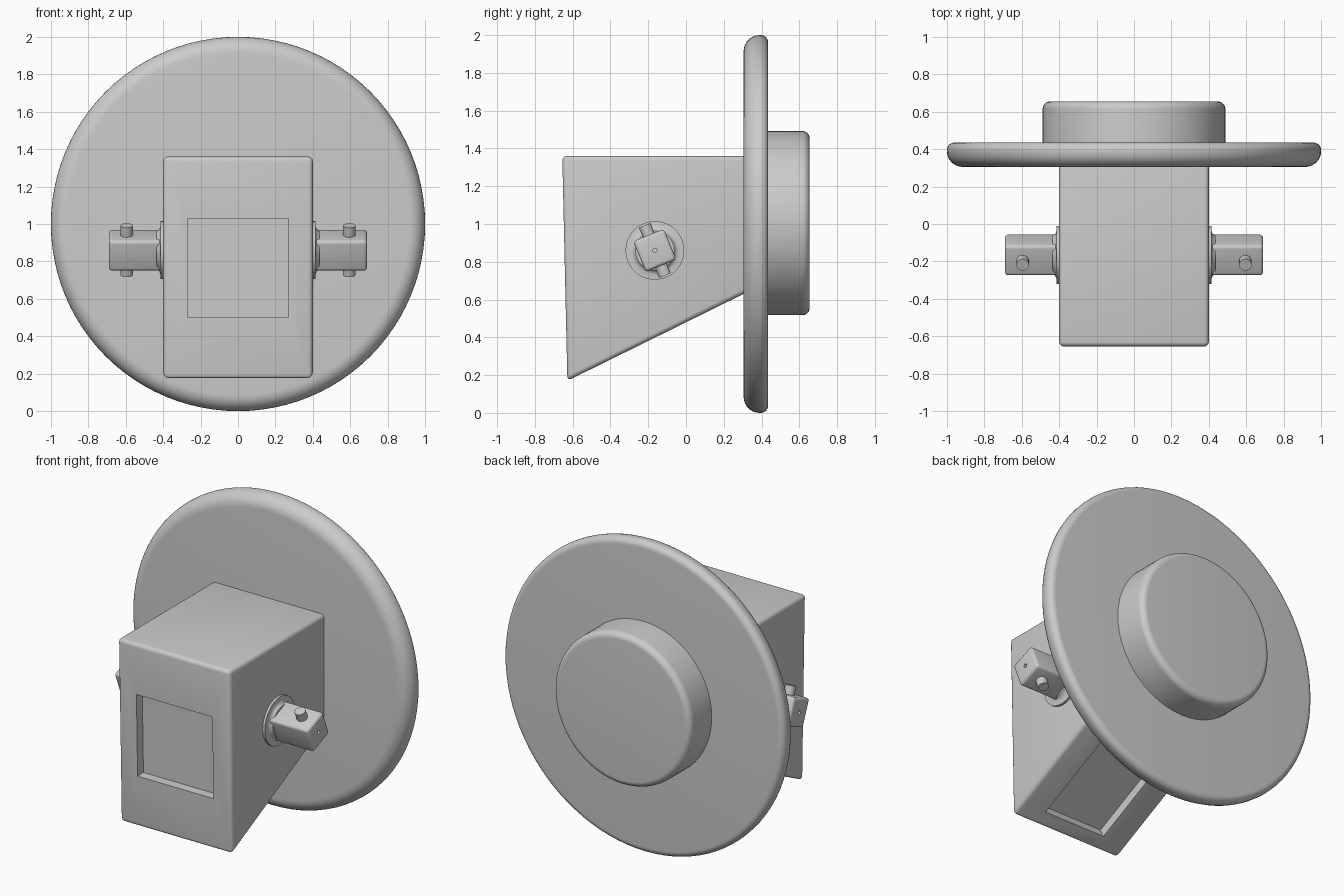
import bpy, bmesh, math
from mathutils import Matrix, Vector

if "Cube" in bpy.data.objects:
    bpy.data.objects.remove(bpy.data.objects["Cube"])

grey = bpy.data.materials.new("plain grey")
grey.use_nodes = True
grey.diffuse_color = (0.6, 0.6, 0.6, 1)
grey.node_tree.nodes["Principled BSDF"].inputs["Base Color"].default_value = (0.6, 0.6, 0.6, 1)


def make(name, bm, matrix=Matrix()):
    bmesh.ops.recalc_face_normals(bm, faces=bm.faces)
    mesh = bpy.data.meshes.new(name)
    bm.to_mesh(mesh)
    bm.free()
    mesh.transform(matrix)
    mesh.update()
    mesh.materials.append(grey)
    ob = bpy.data.objects.new(name, mesh)
    bpy.context.collection.objects.link(ob)
    return ob


def activate(ob):
    bpy.ops.object.select_all(action="DESELECT")
    ob.select_set(True)
    bpy.context.view_layer.objects.active = ob


def smooth(ob):
    activate(ob)
    bpy.ops.object.shade_smooth_by_angle(angle=math.radians(35))


def bevel(ob, width):
    mod = ob.modifiers.new("Rounded edges", "BEVEL")
    mod.width, mod.segments = width, 4
    activate(ob)
    bpy.ops.object.modifier_apply(modifier=mod.name)


def carve(ob, cutter):
    mod = ob.modifiers.new("Recess", "BOOLEAN")
    mod.operation, mod.object, mod.solver = "DIFFERENCE", cutter, "EXACT"
    activate(ob)
    bpy.ops.object.modifier_apply(modifier=mod.name)
    bpy.data.objects.remove(cutter)


def box(name, size, matrix):
    bm = bmesh.new()
    bmesh.ops.create_cube(bm, size=1, matrix=Matrix.Diagonal((*size, 1)))
    return make(name, bm, matrix)


def corner(radius, y, r, start):
    """Quarter-round profile points, centred at (radius, y)."""
    return [(radius + r * math.cos(a), y + r * math.sin(a))
            for a in (math.radians(start + 90 * i / 8) for i in range(9))]


def lathe(name, profile, matrix, steps=96):
    """Spin (radius, y) points around the y axis."""
    bm = bmesh.new()
    verts = [bm.verts.new((r, y, 0)) for r, y in profile]
    edges = [bm.edges.new(pair) for pair in zip(verts, verts[1:])]
    bmesh.ops.spin(bm, geom=verts + edges, cent=(0, 0, 0), axis=(0, 1, 0),
                   angle=math.tau, steps=steps, use_duplicate=False)
    bmesh.ops.remove_doubles(bm, verts=bm.verts, dist=1e-5)
    ob = make(name, bm, matrix)
    smooth(ob)
    return ob


# Round plate and rear hub
centre = Matrix.Translation((0, 0, 1))
lathe("round_plate", [(0, 0.305)] + corner(0.915, 0.39, 0.085, -90)
      + corner(0.96, 0.395, 0.04, 0) + [(0, 0.435)], centre)
lathe("rear_hub", [(0, 0.4), (0.488, 0.4)] + corner(0.448, 0.615, 0.04, 0)
      + [(0, 0.655)], Matrix.Translation((0, 0, 1.005)))

# Wedge-shaped housing
bm = bmesh.new()
side = [bm.verts.new((-0.4, y, z)) for y, z in
        ((-0.655, 1.36), (0.35, 1.36), (0.35, 0.652), (-0.628, 0.17))]
face = bm.faces.new(side)
new = bmesh.ops.extrude_face_region(bm, geom=[face])["geom"]
bmesh.ops.translate(bm, vec=(0.8, 0, 0),
                    verts=[v for v in new if isinstance(v, bmesh.types.BMVert)])
housing = make("housing", bm)
bevel(housing, 0.025)

# Square recesses in its front and sloping underside
carve(housing, box("front_cutter", (0.54, 0.12, 0.53),
                   Matrix.Translation((0, -0.642, 0.765)) @ Matrix.Rotation(math.radians(1.3), 4, "X")))
carve(housing, box("under_cutter", (0.44, 0.82, 0.12),
                   Matrix.Translation((0, -0.172, 0.395)) @ Matrix.Rotation(math.radians(26.2), 4, "X")))
smooth(housing)

# Side pegs: flange, square shaft with end hole, cross pin
for label, s in (("left", 1), ("right", -1)):
    place = (Matrix.Translation((0, -0.165, 0.86)) @ Matrix.Diagonal((s, 1, 1, 1))
             @ Matrix.Rotation(math.radians(22), 4, "X"))
    outward = place @ Matrix.Rotation(math.radians(-90), 4, "Z")
    lathe(label + "_flange", [(0, 0.38), (0.155, 0.38), (0.155, 0.415), (0.125, 0.415),
                              (0.112, 0.421), (0.103, 0.435), (0, 0.435)], outward, 48)
    shaft = box(label + "_shaft", (0.3, 0.175, 0.175), Matrix.Translation((0.54, 0, 0)))
    bevel(shaft, 0.018)
    bm = bmesh.new()
    bmesh.ops.create_cone(bm, cap_ends=True, segments=16, radius1=0.012, radius2=0.012, depth=0.1)
    carve(shaft, make("hole_cutter", bm, Matrix.Translation((0.69, 0, 0))
                      @ Matrix.Rotation(math.radians(90), 4, "Y")))
    shaft.data.transform(place)
    if s < 0:
        shaft.data.flip_normals()
    smooth(shaft)
    bm = bmesh.new()
    bmesh.ops.create_cone(bm, cap_ends=True, segments=32, radius1=0.033, radius2=0.033, depth=0.285)
    pin = make(label + "_cross_pin", bm, place @ Matrix.Translation((0.595, 0, 0)))
    if s < 0:
        pin.data.flip_normals()
        bpy.data.objects[label + "_flange"].data.flip_normals()
    smooth(pin)
